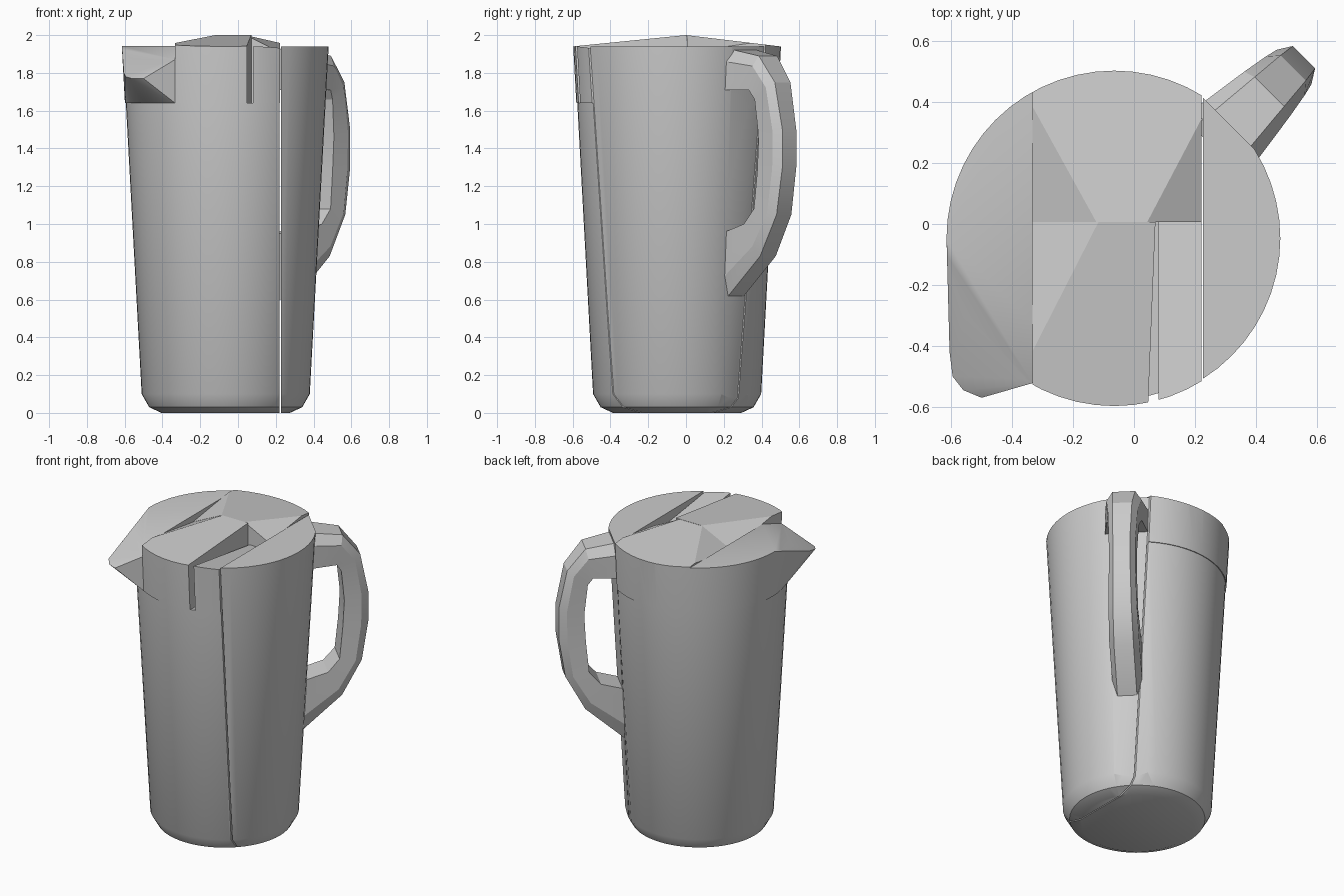
import bpy, bmesh, math
from mathutils import Vector

cube = bpy.data.objects.get("Cube")
if cube:
    bpy.data.objects.remove(cube, do_unlink=True)

CENTRE = Vector((-0.065, -0.047, 0))
SEAM, SIDE = 0.225, -0.333      # x of the body seam and of the spout side of the lid
RIM, LID_BASE = 1.94, 1.64

grey = bpy.data.materials.new("pale_grey")
grey.use_nodes = True
grey.diffuse_color = (0.6, 0.6, 0.6, 1)
bsdf = grey.node_tree.nodes["Principled BSDF"]
bsdf.inputs["Base Color"].default_value = (0.6, 0.6, 0.6, 1)
bsdf.inputs["Roughness"].default_value = 0.7


def loft(rings):
    """Closed solid through a list of rings with equal point counts."""
    bm = bmesh.new()
    loops = [[bm.verts.new(p) for p in ring] for ring in rings]
    n = len(loops[0])
    for a, b in zip(loops, loops[1:]):
        for i in range(n):
            j = (i + 1) % n
            bm.faces.new((a[i], a[j], b[j], b[i]))
    bm.faces.new(loops[0][::-1])
    bm.faces.new(loops[-1])
    return bm


def round_solid(profile, sides=56):
    """Turned solid around the jug axis from (radius, height) pairs."""
    return loft([[CENTRE + Vector((r * math.cos(t), r * math.sin(t), z))
                  for t in (math.tau * i / sides for i in range(sides))]
                 for r, z in profile])


def cut(bm, co, no):
    """Remove everything on the normal side of a plane and cap the hole."""
    res = bmesh.ops.bisect_plane(bm, geom=bm.verts[:] + bm.edges[:] + bm.faces[:],
                                 plane_co=co, plane_no=no, clear_outer=True)
    edges = [e for e in res["geom_cut"] if isinstance(e, bmesh.types.BMEdge)]
    if edges:
        bmesh.ops.holes_fill(bm, edges=edges, sides=0)


def finish(name, bm, angle=28):
    bmesh.ops.recalc_face_normals(bm, faces=bm.faces)
    mesh = bpy.data.meshes.new(name)
    bm.to_mesh(mesh)
    bm.free()
    mesh.materials.append(grey)
    obj = bpy.data.objects.new(name, mesh)
    bpy.context.collection.objects.link(obj)
    bpy.ops.object.select_all(action="DESELECT")
    obj.select_set(True)
    bpy.context.view_layer.objects.active = obj
    bpy.ops.object.shade_smooth_by_angle(angle=math.radians(angle))
    return obj


# Tapered body in two shells, split by the vertical seam
def wall(z):
    return 0.445 + 0.1 * (z - 0.1) / (RIM - 0.1)


def body_half(name, top, co, no):
    bm = round_solid([(0.34, 0), (0.405, 0.03), (wall(0.1), 0.1), (wall(top), top)])
    cut(bm, co, no)
    # flat strip behind the handle
    cut(bm, CENTRE + Vector((0.306, 0.306, 0.1)), (0.707, 0.707, -0.054))
    finish(name, bm)


body_half("body_spout_side", LID_BASE, (SEAM - 0.004, 0, 0), (1, 0, 0))
body_half("body_handle_side", RIM, (SEAM + 0.002, 0, 0), (-1, 0, 0))


# Lid pieces, each a round slab trimmed by planes
def lid_piece(top, planes):
    step = 0.005
    bm = round_solid([(wall(LID_BASE) + step, LID_BASE), (wall(RIM) + step, RIM),
                      (wall(RIM) + step, top)])
    for co, no in planes:
        cut(bm, co, no)
    return bm


RIGHT_EDGE = ((SEAM - 0.003, 0, 0), (1, 0, 0))
LEFT_EDGE = ((SIDE, 0, 0), (-1, 0, 0))
PEAK = 2.0

finish("lid_back", lid_piece(PEAK + 0.1, [
    LEFT_EDGE, RIGHT_EDGE, ((0, 0.006, 0), (0, -1, 0)),
    ((0, 0, PEAK), (0, 0.12, 1)),
    ((-0.12, 0, PEAK), (-0.476, -0.143, 1)),
    ((0.04, 0, PEAK), (0.5, -0.143, 1))]))

finish("lid_front", lid_piece(PEAK + 0.1, [
    LEFT_EDGE, ((0.07, 0, 0), (1, -0.04, 0)), ((0, 0.006, 0), (0, 1, 0)),
    ((0, 0, PEAK), (0, -0.1, 1)),
    ((-0.12, 0, PEAK), (-0.476, 0.143, 1))]))

finish("lid_notch_floor", lid_piece(PEAK, [
    ((0.08, 0, 0), (-1, 0, 0)), RIGHT_EDGE, ((0, 0.006, 0), (0, 1, 0)),
    ((0, 0, 1.86), (0, 0.14, 1))]))

# Side of the lid drawn out into the pouring spout
side = lid_piece(RIM + 0.002, [
    ((SIDE, 0, 0), (1, 0, 0)), ((-0.6, -0.07, RIM), (-0.35, -0.36, 1))])
points = [v.co.copy() for v in side.verts]
side.free()
points += [Vector(p) for p in ((-0.605, -0.42, 1.80), (-0.595, -0.50, 1.78),
                               (-0.56, -0.545, 1.77), (-0.50, -0.57, 1.77))]
spout = bmesh.new()
for p in points:
    spout.verts.new(p)
bmesh.ops.convex_hull(spout, input=spout.verts[:])
bmesh.ops.delete(spout, geom=[v for v in spout.verts if not v.link_faces], context="VERTS")
bmesh.ops.dissolve_limit(spout, angle_limit=math.radians(1),
                         verts=spout.verts[:], edges=spout.edges[:])
finish("lid_spout", spout)

# Handle: outer and inner (reach, height) and half width at each section
SECTIONS = [
    ((0.48, 1.93), (0.48, 1.71), 0.135),
    ((0.70, 1.89), (0.66, 1.71), 0.105),
    ((0.81, 1.75), (0.69, 1.66), 0.09),
    ((0.86, 1.50), (0.71, 1.46), 0.08),
    ((0.86, 1.30), (0.70, 1.28), 0.08),
    ((0.82, 1.05), (0.68, 1.08), 0.085),
    ((0.70, 0.83), (0.61, 1.00), 0.09),
    ((0.44, 0.60), (0.44, 0.95), 0.09),
]
OUT = Vector((1, 1, 0)).normalized()
ACROSS = Vector((-1, 1, 0)).normalized()


def section(outer, inner, half):
    ring = []
    for blend, width in ((0, -1), (0.7, -1), (1, -0.65), (1, 0.65), (0.7, 1), (0, 1)):
        reach = inner[0] + (outer[0] - inner[0]) * blend
        height = inner[1] + (outer[1] - inner[1]) * blend
        ring.append(CENTRE + OUT * reach + ACROSS * (width * half - 0.02)
                    + Vector((0, 0, height)))
    return ring


finish("handle", loft([section(*s) for s in SECTIONS]), 20)
